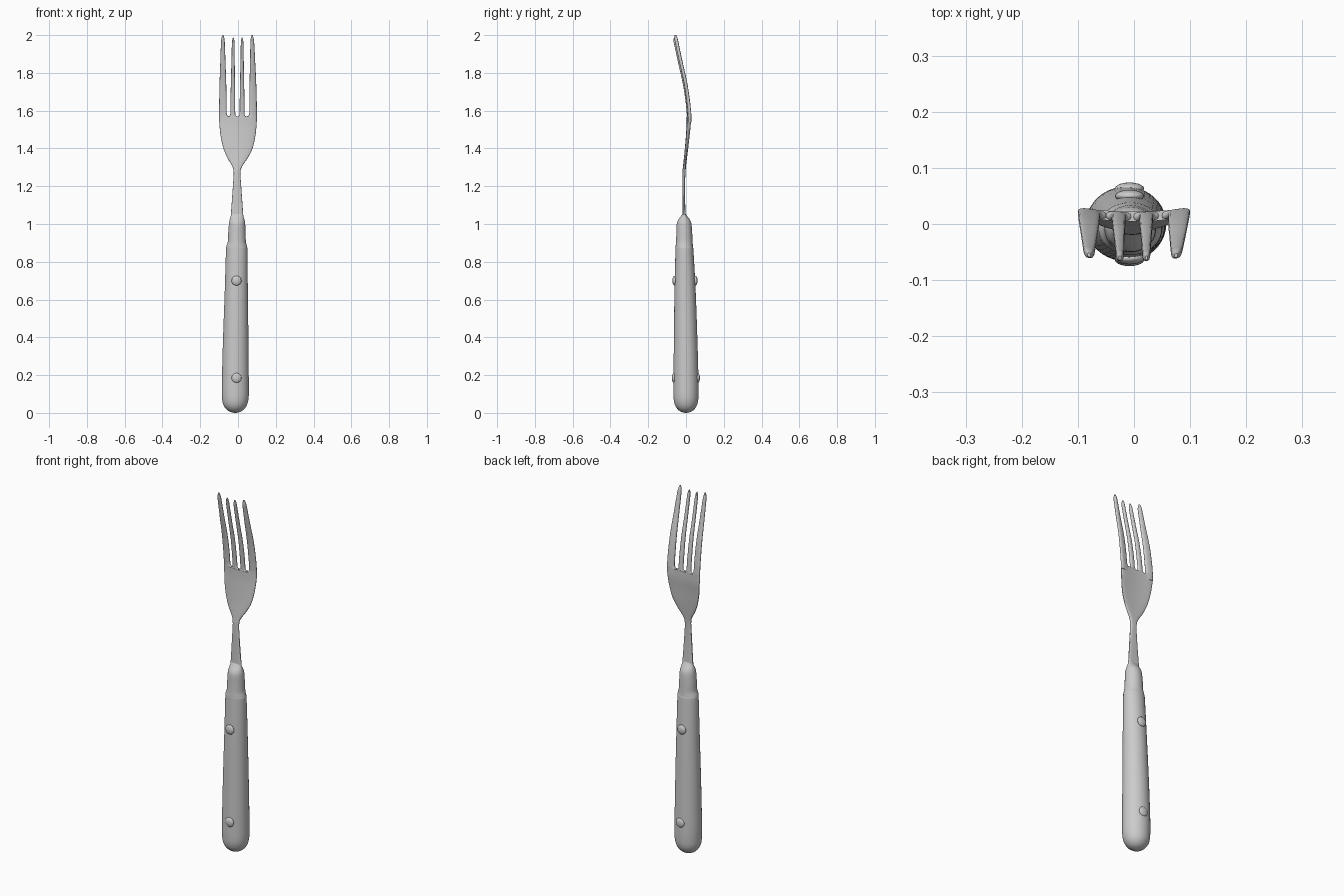
import bpy, bmesh, math
from mathutils import Vector

cube = bpy.data.objects.get("Cube")
if cube:
    bpy.data.objects.remove(cube, do_unlink=True)

steel = bpy.data.materials.new("satin grey")
steel.use_nodes = True
grey = (0.6, 0.6, 0.6, 1)
steel.diffuse_color = grey
steel.node_tree.nodes["Principled BSDF"].inputs["Base Color"].default_value = grey


def smooth_rows(rows, steps):
    """Catmull-Rom interpolation through the given rows."""
    pts = [Vector(r) for r in rows]
    pts = [pts[0]] + pts + [pts[-1]]
    out = []
    for a, b, c, d in zip(pts, pts[1:], pts[2:], pts[3:]):
        for i in range(steps):
            t = i / steps
            out.append(b + (c - a) * t / 2 + (2 * a - 5 * b + 4 * c - d) * t * t / 2
                       + (3 * b - a - 3 * c + d) * t ** 3 / 2)
    return out + [pts[-1]]


def finish(bm, name):
    bmesh.ops.recalc_face_normals(bm, faces=bm.faces)
    mesh = bpy.data.meshes.new(name)
    bm.to_mesh(mesh)
    bm.free()
    mesh.materials.append(steel)
    ob = bpy.data.objects.new(name, mesh)
    bpy.context.collection.objects.link(ob)
    bpy.ops.object.select_all(action='DESELECT')
    ob.select_set(True)
    bpy.context.view_layer.objects.active = ob
    bpy.ops.object.shade_smooth_by_angle(angle=math.radians(50))
    return ob


def loft(name, rows, sides, power=2, steps=4, bow=0):
    """Skin superellipse sections; each row is z, centre x, centre y, half width, half depth."""
    bm = bmesh.new()
    rings = []
    for z, cx, cy, rx, ry in smooth_rows(rows, steps):
        ring = []
        for i in range(sides):
            a = math.tau * i / sides
            c, s = math.cos(a), math.sin(a)
            x = cx + max(rx, 0.001) * math.copysign(abs(c) ** (2 / power), c)
            y = cy + max(ry, 0.001) * math.copysign(abs(s) ** (2 / power), s)
            ring.append(bm.verts.new((x, y + bow * (x / 0.1) ** 2, z)))
        rings.append(ring)
    for low, high in zip(rings, rings[1:]):
        for i in range(sides):
            j = (i + 1) % sides
            bm.faces.new((low[i], low[j], high[j], high[i]))
    bm.faces.new(rings[0])
    bm.faces.new(rings[-1])
    return finish(bm, name)


# Handle with domed end, ferrule step and shoulder
loft("handle", [
    (0, -.015, 0, .006, .006), (.008, -.015, 0, .032, .03), (.025, -.015, 0, .052, .049),
    (.05, -.015, 0, .065, .061), (.09, -.014, 0, .071, .066), (.18, -.014, 0, .071, .066),
    (.4, -.012, -.002, .067, .062), (.65, -.009, -.005, .061, .056),
    (.85, -.007, -.008, .057, .048), (.88, -.007, -.009, .055, .046),
    (.905, -.006, -.009, .048, .044), (.95, -.006, -.009, .046, .042),
    (1.0, -.005, -.01, .043, .039), (1.022, -.005, -.01, .039, .031),
    (1.04, -.005, -.01, .034, .018), (1.055, -.005, -.01, .031, .008),
], 40)

# Rivet heads on the front and back of the handle
for label, z, front, back in (("upper", .70, -.061, .05), ("lower", .185, -.064, .063)):
    for side, y in (("front", front), ("back", back)):
        bm = bmesh.new()
        bmesh.ops.create_uvsphere(bm, u_segments=20, v_segments=12, radius=1)
        for v in bm.verts:
            v.co = Vector((v.co.x * .026 - .008, v.co.y * .011 + y, v.co.z * .026 + z))
        finish(bm, label + "_rivet_" + side)

# Neck flaring into the shallow bowed blade
BOW = .009
loft("neck_and_blade", [
    (1.03, -.005, -.01, .034, .009), (1.1, -.005, -.011, .029, .007),
    (1.2, -.005, -.012, .022, .007), (1.27, -.005, -.011, .018, .008),
    (1.305, -.004, -.008, .026, .008), (1.35, -.002, -.003, .054, .008),
    (1.4, 0, .002, .077, .008), (1.46, 0, .007, .091, .008),
    (1.52, 0, .012, .098, .009), (1.568, 0, .013, .1, .009),
], 40, power=3, bow=BOW)

# Curve of the tines seen from the side: z and y
spine = [(1.54, .013), (1.566, .013), (1.575, .013), (1.59, .012), (1.65, .006),
         (1.75, -.009), (1.85, -.031), (1.95, -.052), (1.98, -.058), (2.0, -.061)]
outer_width = [.0255, .0255, .022, .02, .0195, .0175, .014, .0105, .008, .003]
inner_width = [.0235, .0235, .016, .013, .0125, .011, .009, .0075, .006, .002]


def tine(name, base_x, tip_x, widths, top, edge=0):
    rows = []
    for (z, y), w in zip(spine, widths):
        t = max(0, (z - 1.59) / .41)
        x = base_x + (tip_x - base_x) * t ** 1.5
        # keep the outer side flush with the blade at the flared root
        if edge and z < 1.59:
            x = edge * (.1 - w)
        depth = .0035 if z > 1.99 else .0085
        rows.append((1.54 + (z - 1.54) * (top - 1.54) / .46, x, y, w, depth))
    loft(name, rows, 16, power=2.8, bow=BOW)


tine("outer_tine_right", -.08, -.08, outer_width, 2.0, -1)
tine("inner_tine_right", -.0275, -.025, inner_width, 1.988)
tine("inner_tine_left", .0215, .022, inner_width, 1.988)
tine("outer_tine_left", .08, .075, outer_width, 2.0, 1)
